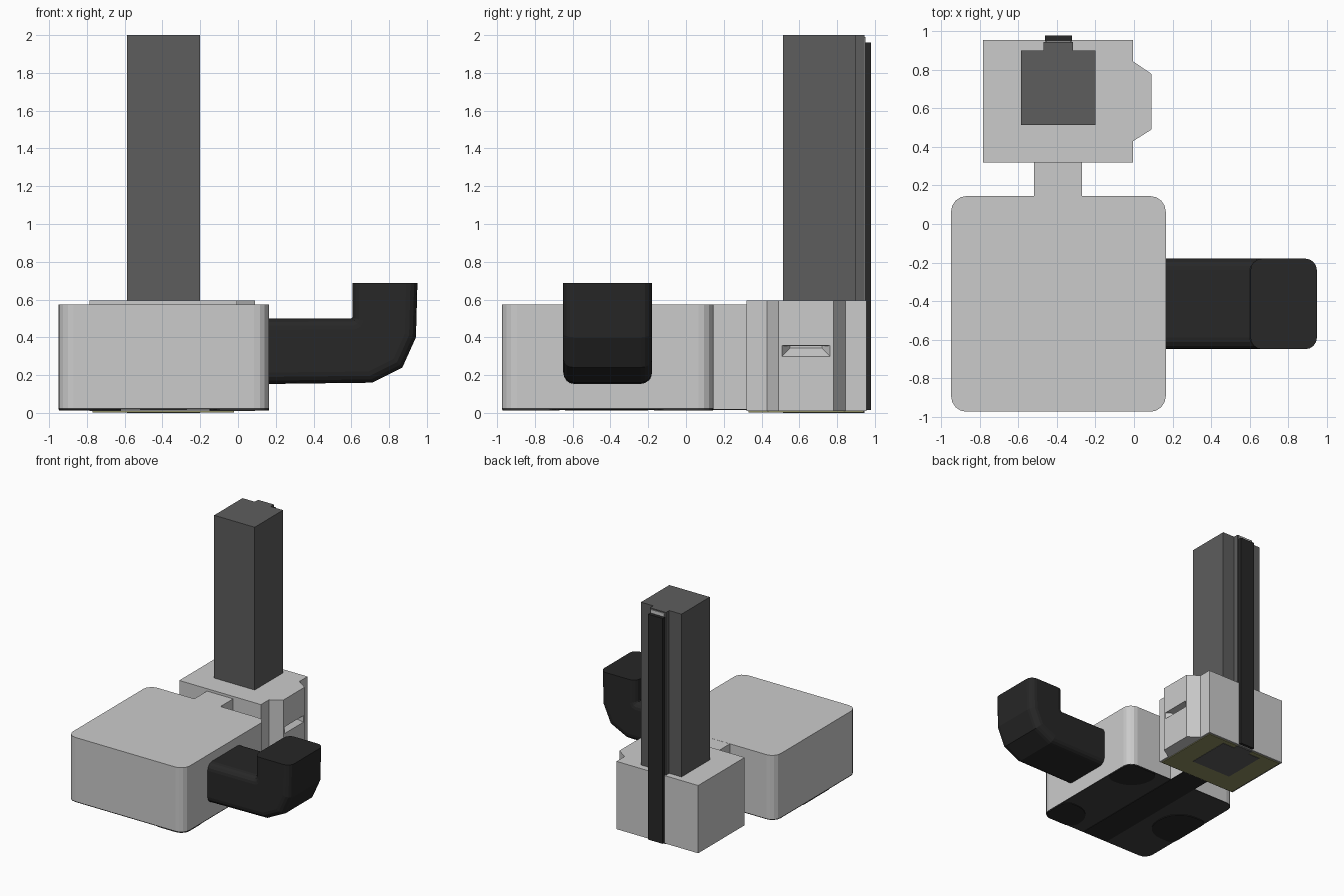
import bpy, bmesh, math

if "Cube" in bpy.data.objects:
    bpy.data.objects.remove(bpy.data.objects["Cube"])


def material(name, r, g, b):
    m = bpy.data.materials.new(name)
    m.diffuse_color = (r, g, b, 1)
    m.use_nodes = True
    m.node_tree.nodes["Principled BSDF"].inputs["Base Color"].default_value = m.diffuse_color
    return m


BODY = material("body_grey", 0.62, 0.62, 0.62)
LIGHT = material("light_grey", 0.78, 0.78, 0.78)
POLE = material("pole_grey", 0.11, 0.11, 0.11)
BASE = material("base_grey", 0.05, 0.05, 0.05)
BLACK = material("black", 0.02, 0.02, 0.02)
OLIVE = material("olive", 0.27, 0.27, 0.12)


def finish(name, bm, mat):
    bmesh.ops.recalc_face_normals(bm, faces=bm.faces)
    me = bpy.data.meshes.new(name)
    bm.to_mesh(me)
    bm.free()
    ob = bpy.data.objects.new(name, me)
    bpy.context.collection.objects.link(ob)
    if mat:
        me.materials.append(mat)
    return ob


def prism(name, outline, z0, z1, mat):
    bm = bmesh.new()
    lo = [bm.verts.new((x, y, z0)) for x, y in outline]
    hi = [bm.verts.new((x, y, z1)) for x, y in outline]
    bm.faces.new(lo)
    bm.faces.new(hi)
    n = len(lo)
    for i in range(n):
        j = (i + 1) % n
        bm.faces.new((lo[i], lo[j], hi[j], hi[i]))
    return finish(name, bm, mat)


def rect(x0, x1, y0, y1):
    return [(x0, y0), (x1, y0), (x1, y1), (x0, y1)]


def rounded(x0, x1, y0, y1, radii, steps=4):
    """Rounded rectangle; radii start at (x0, y0) and run anticlockwise."""
    pts = []
    for k, (x, y) in enumerate(rect(x0, x1, y0, y1)):
        r = radii[k]
        cx = x + r * (1 if k in (0, 3) else -1)
        cy = y + r * (1 if k < 2 else -1)
        for s in range(steps + 1):
            a = math.pi * (1 + k / 2 + s / steps / 2)
            pts.append((cx + r * math.cos(a), cy + r * math.sin(a)))
    return pts


# main body with dark underside
prism("body", rounded(-0.95, 0.165, -0.975, 0.145, [0.08] * 4), 0.025, 0.575, BODY)
prism("body_underside", rounded(-0.95, 0.165, -0.975, 0.145, [0.08] * 4), 0.018, 0.025, BASE)

# neck joining the two housings, and its strip along the underside
prism("neck", rect(-0.52, -0.27, 0.13, 0.33), 0.02, 0.574, BODY)
prism("underside_strip", rect(-0.52, -0.27, -0.97, 0.33), 0.015, 0.021, BLACK)

# three feet
for i, (box, radii) in enumerate([
        ((-0.15, 0.163, -0.972, -0.67), [0.08, 0.08, 0.08, 0.2]),
        ((-0.15, 0.163, -0.17, 0.142), [0.2, 0.08, 0.08, 0.08]),
        ((-0.948, -0.62, -0.64, -0.2), [0.06, 0.2, 0.2, 0.06])]):
    prism(f"foot_{i + 1}", rounded(*box, radii, 6), 0.012, 0.02, BLACK)

# column housing with a tapered bump on its right side
housing = prism("column_housing",
                [(-0.785, 0.32), (-0.005, 0.32), (-0.005, 0.43), (0.09, 0.49),
                 (0.09, 0.78), (-0.005, 0.845), (-0.005, 0.955), (-0.785, 0.955)],
                0.01, 0.595, LIGHT)

# wedge-shaped finger slot in the bump
bm = bmesh.new()
for x, inset, z0, z1 in ((0.13, -0.02, 0.27, 0.358), (0.03, 0.05, 0.343, 0.353)):
    for y in (0.5 + inset, 0.77 - inset):
        for z in (z0, z1):
            bm.verts.new((x, y, z))
bmesh.ops.convex_hull(bm, input=bm.verts)
cutter = finish("slot_cutter", bm, None)
cutter.hide_render = True
cutter.hide_set(True)
cut = housing.modifiers.new("finger_slot", 'BOOLEAN')
cut.object = cutter
cut.solver = 'EXACT'

prism("housing_base_plate", rect(-0.77, -0.02, 0.33, 0.94), 0.003, 0.012, OLIVE)

# column with a tongue down its back
prism("column",
      [(-0.587, 0.513), (-0.2, 0.513), (-0.2, 0.9), (-0.317, 0.9),
       (-0.317, 0.944), (-0.47, 0.944), (-0.47, 0.9), (-0.587, 0.9)],
      0.0, 2.0, POLE)
prism("rail_inlay", rect(-0.455, -0.33, 0.93, 0.95), 0.02, 1.99, LIGHT)
prism("rail_strip", rect(-0.463, -0.323, 0.948, 0.98), 0.015, 1.96, BLACK)

# bent arm: rounded section swept from inner to outer bend
section = rounded(0, 0.345, -0.65, -0.18, [0.06] * 4)
rings = [((0.15, 0.5), (0.15, 0.153)), ((0.598, 0.5), (0.71, 0.16)),
         ((0.602, 0.501), (0.87, 0.24)), ((0.605, 0.505), (0.942, 0.4)),
         ((0.605, 0.688), (0.95, 0.688))]
bm = bmesh.new()
loops = []
for (ix, iz), (ox, oz) in rings:
    loops.append([bm.verts.new((ix + (ox - ix) * t / 0.345, y, iz + (oz - iz) * t / 0.345))
                  for t, y in section])
for a, b in zip(loops, loops[1:]):
    for i in range(len(a)):
        j = (i + 1) % len(a)
        bm.faces.new((a[i], a[j], b[j], b[i]))
bm.faces.new(loops[0])
bm.faces.new(loops[-1])
finish("bent_arm", bm, BLACK)
